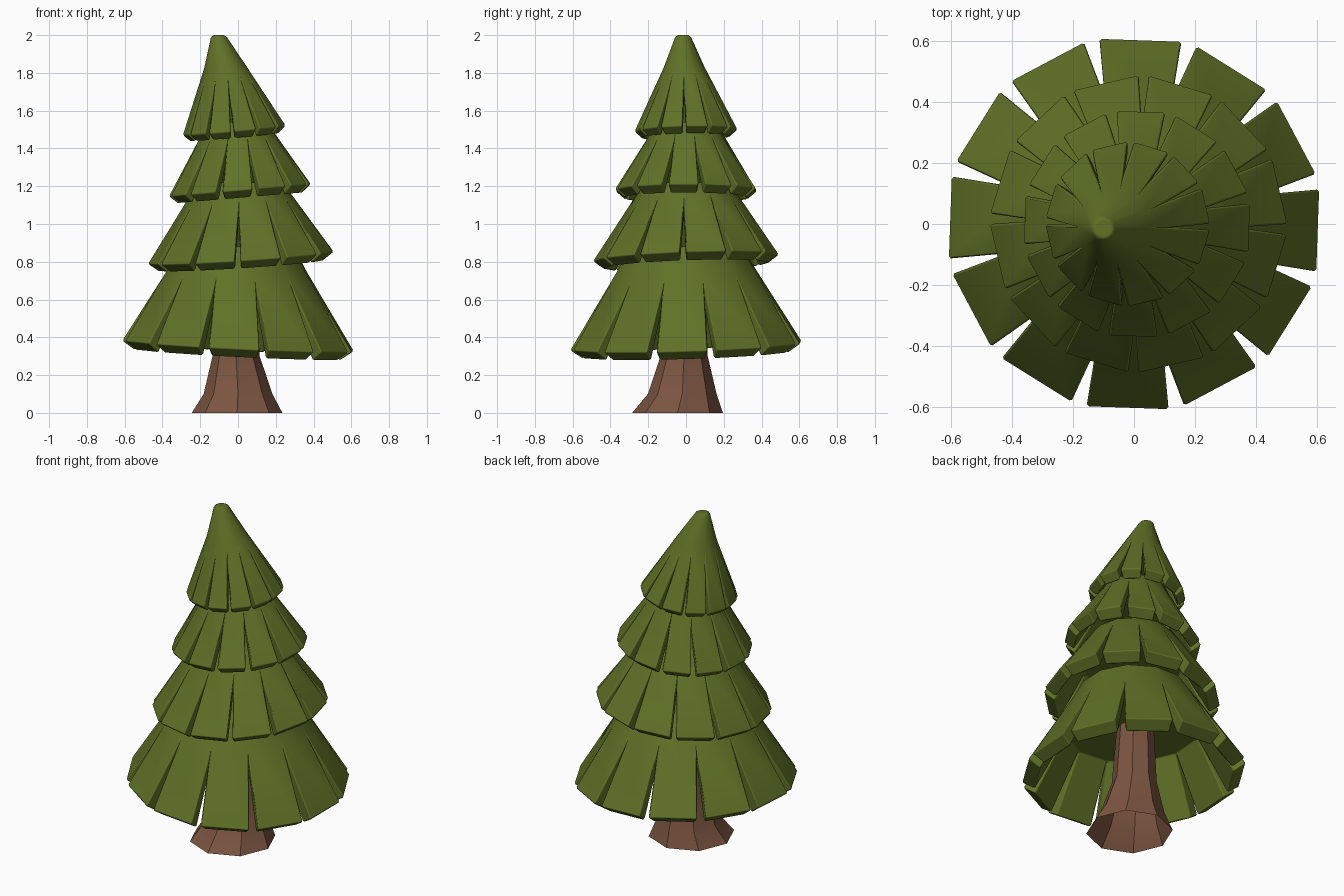
import bpy, bmesh, math

if "Cube" in bpy.data.objects:
    bpy.data.objects.remove(bpy.data.objects["Cube"])


def material(name, rgb):
    m = bpy.data.materials.new(name)
    m.diffuse_color = (*rgb, 1)
    m.use_nodes = True
    m.node_tree.nodes["Principled BSDF"].inputs["Base Color"].default_value = m.diffuse_color
    return m


GREEN = material("pine_green", (0.115, 0.165, 0.020))
BROWN = material("bark_brown", (0.200, 0.090, 0.053))
N = 12  # flaps per tier


def finish(bm, name, mat):
    bmesh.ops.recalc_face_normals(bm, faces=bm.faces)
    me = bpy.data.meshes.new(name)
    bm.to_mesh(me)
    bm.free()
    me.materials.append(mat)
    ob = bpy.data.objects.new(name, me)
    bpy.context.collection.objects.link(ob)
    bpy.ops.object.select_all(action='DESELECT')
    ob.select_set(True)
    bpy.context.view_layer.objects.active = ob
    bpy.ops.object.shade_smooth_by_angle(angle=math.radians(35))
    return ob


def ring(bm, angles, cx, cy, r, z, tilt=(0, 0)):
    out = []
    for a in angles:
        x, y = cx + r * math.cos(a), cy + r * math.sin(a)
        out.append(bm.verts.new((x, y, z + tilt[0] * x + tilt[1] * y)))
    return out


def bridge(bm, a, b):
    n = len(a)
    for i in range(n):
        j = (i + 1) % n
        bm.faces.new((a[i], a[j], b[j], b[i]))


def tier(name, turn, tilt, rim, inner, slot, tops, gap):
    """Cone of hanging flaps. rim/inner/slot/tops are (cx, cy, r, z) rings."""
    bm = bmesh.new()
    step = math.tau / N
    half = step / 2 - gap
    t = math.radians(turn)
    slots = [t + (i - 0.5) * step for i in range(N)]
    ends = [t + i * step + s * half for i in range(N) for s in (-1, 1)]
    cx, cy, r, z = slot
    thick = rim[2] - inner[2]
    so = ring(bm, slots, cx, cy, r, z, tilt)
    si = ring(bm, slots, cx, cy, r - thick * 0.8, z - 0.02, tilt)
    # rim radii are measured to the flat side of each flap
    ro = ring(bm, ends, rim[0], rim[1], rim[2] / math.cos(half), rim[3], tilt)
    ri = ring(bm, ends, inner[0], inner[1], inner[2] / math.cos(half), inner[3], tilt)
    for i in range(N):
        j = (i + 1) % N
        a, b = 2 * i, 2 * i + 1
        bm.faces.new((so[i], so[j], ro[b], ro[a]))   # outside of flap
        bm.faces.new((si[j], si[i], ri[a], ri[b]))   # inside of flap
        bm.faces.new((ro[a], ro[b], ri[b], ri[a]))   # flap end
        bm.faces.new((so[i], ro[a], ri[a], si[i]))   # slit walls
        bm.faces.new((so[j], si[j], ri[b], ro[b]))
    bm.faces.new(si)                                 # ceiling
    last = so
    for cx, cy, r, z in tops:                        # upper cone
        nxt = ring(bm, slots, cx, cy, r, z)
        bridge(bm, last, nxt)
        last = nxt
    bm.faces.new(last)
    ob = finish(bm, name, GREEN)
    bev = ob.modifiers.new("soft_edges", 'BEVEL')
    bev.width = 0.008
    bev.segments = 1
    bev.limit_method = 'ANGLE'
    bev.angle_limit = math.radians(50)
    bev.harden_normals = True


# Foliage tiers, bottom to top
tier("foliage_bottom", -2, (-0.05, 0.03), (0, 0, 0.608, 0.355), (0, 0, 0.54, 0.308),
     (0.0, 0, 0.435, 0.66), [(0.0, 0, 0.30, 0.88)], math.radians(2.4))
tier("foliage_lower_middle", 13, (0.065, 0.035), (0.015, 0, 0.48, 0.82), (0.015, 0, 0.42, 0.775),
     (0.015, 0, 0.33, 1.06), [(0.01, 0, 0.225, 1.22)], math.radians(2.0))
tier("foliage_upper_middle", -2, (0.085, 0.0), (0.01, 0, 0.373, 1.178), (0.01, 0, 0.32, 1.133),
     (0.005, 0, 0.235, 1.40), [(-0.01, 0, 0.165, 1.54)], math.radians(2.8))
tier("foliage_top", 13, (0.09, 0.02), (-0.02, 0, 0.267, 1.497), (-0.02, 0, 0.222, 1.457),
     (-0.04, -0.005, 0.175, 1.69), [(-0.1, -0.015, 0.044, 1.985), (-0.1, -0.015, 0.034, 2.0)],
     math.radians(2.2))

# Flared eight-sided trunk, open at the bottom
bm = bmesh.new()
angles = [i * math.tau / 8 for i in range(8)]
prev = None
for cx, cy, r, z in [(-0.005, -0.045, 0.24, 0), (0, -0.02, 0.182, 0.1),
                     (-0.01, -0.01, 0.125, 0.3), (-0.01, 0, 0.10, 0.7)]:
    cur = ring(bm, angles, cx, cy, r, z)
    if prev:
        bridge(bm, prev, cur)
    prev = cur
bm.faces.new(prev)
finish(bm, "trunk", BROWN)
